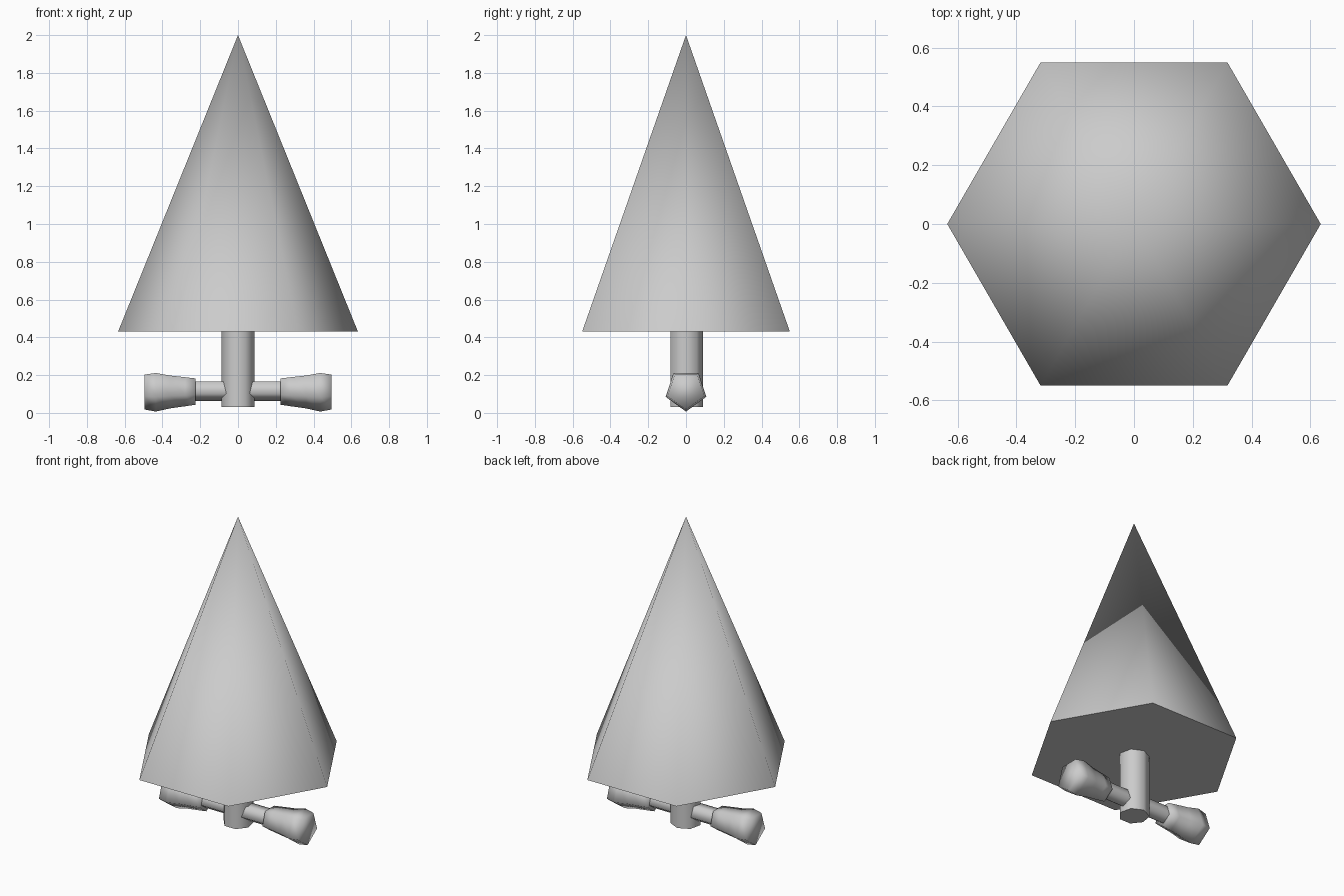
import bpy, math
from mathutils import Matrix

cube = bpy.data.objects.get("Cube")
if cube:
    bpy.data.objects.remove(cube, do_unlink=True)

grey = bpy.data.materials.new("light_grey")
grey.use_nodes = True
colour = (0.6, 0.6, 0.6, 1)
grey.diffuse_color = colour
grey.node_tree.nodes["Principled BSDF"].inputs["Base Color"].default_value = colour


def lathe(name, rings, sides, start, place=Matrix(), smooth=75):
    """Low-sided solid from (height, radius) rings; a zero radius closes to a point."""
    verts, loops, faces = [], [], []
    for h, r in rings:
        n = sides if r else 1
        loops.append(list(range(len(verts), len(verts) + n)))
        for i in range(n):
            a = math.radians(start) + math.tau * i / sides
            verts.append((r * math.cos(a), r * math.sin(a), h))
    for low, high in zip(loops, loops[1:]):
        for i in range(sides):
            j = (i + 1) % sides
            if len(high) == 1:
                faces.append((low[i], low[j], high[0]))
            else:
                faces.append((low[i], low[j], high[j], high[i]))
    faces.append(loops[0][::-1])
    if len(loops[-1]) > 1:
        faces.append(loops[-1])
    mesh = bpy.data.meshes.new(name)
    mesh.from_pydata(verts, [], faces)
    mesh.transform(place)
    mesh.materials.append(grey)
    obj = bpy.data.objects.new(name, mesh)
    bpy.context.collection.objects.link(obj)
    bpy.ops.object.select_all(action='DESELECT')
    obj.select_set(True)
    bpy.context.view_layer.objects.active = obj
    bpy.ops.object.shade_smooth_by_angle(angle=math.radians(smooth))
    return obj


# Six-sided pointed canopy and seven-sided trunk
lathe("canopy", [(0.43, 0.635), (2.0, 0)], 6, 0)
lathe("trunk", [(0.03, 0.09), (0.44, 0.09)], 7, 90)

# Five-sided arms with flared knobs, one corner pointing down
for side, turn in (("left", 0), ("right", math.pi)):
    place = (Matrix.Translation((0, 0, 0.12)) @ Matrix.Rotation(turn, 4, 'Z')
             @ Matrix.Rotation(math.pi / 2, 4, 'Y'))
    lathe(side + "_arm", [(0.03, 0.056), (0.24, 0.056)], 5, 0, place)
    lathe(side + "_knob", [(0.225, 0.077), (0.28, 0.085), (0.36, 0.096),
                           (0.435, 0.113), (0.495, 0.102)], 5, 0, place, 85)
